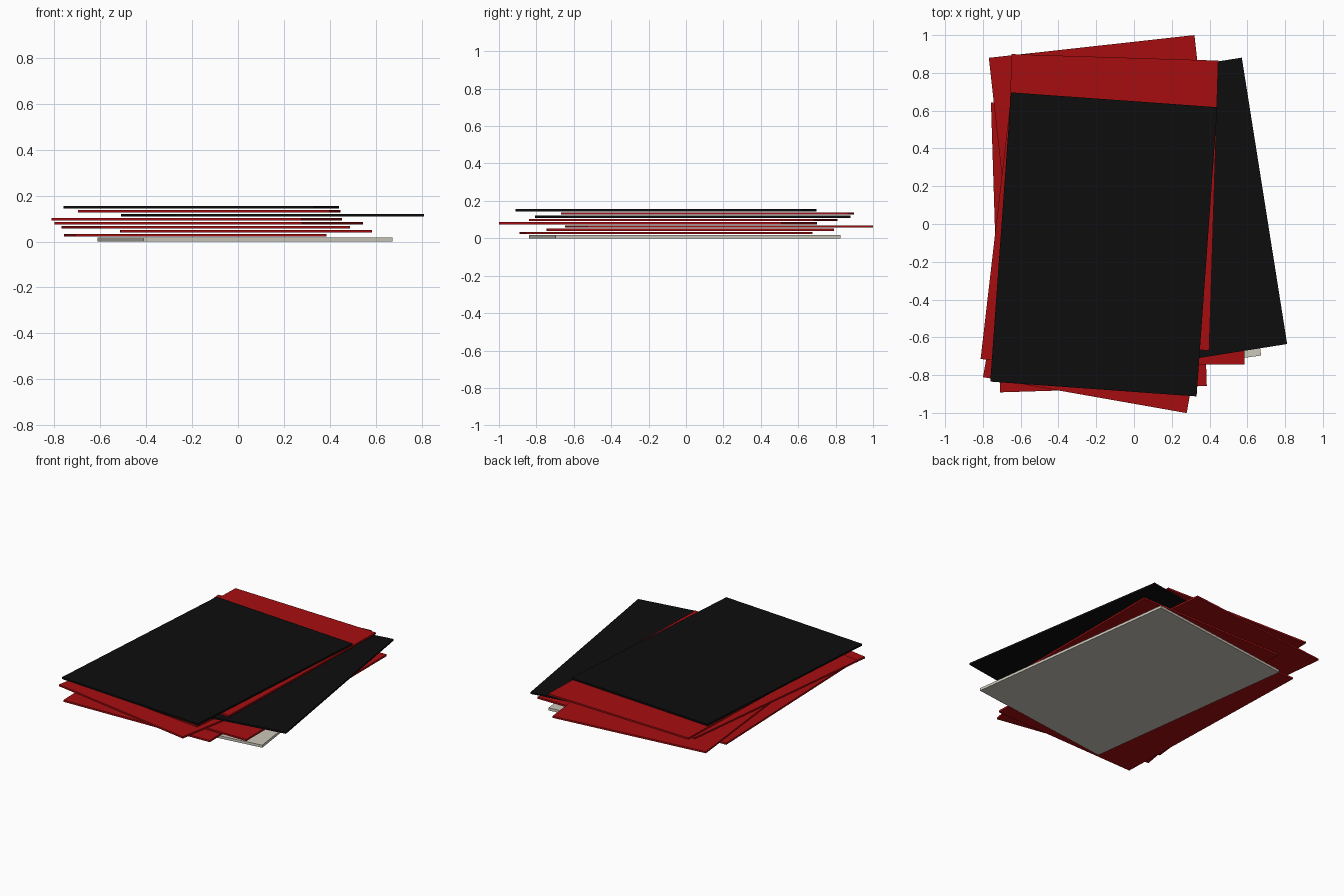
import bpy
import bmesh
import math
from mathutils import Matrix

cube = bpy.data.objects.get("Cube")
if cube:
    bpy.data.objects.remove(cube, do_unlink=True)

WIDTH, LENGTH = 1.095, 1.535
THICK = 0.012
STEP = 0.0174


def make_material(name, rgb):
    mat = bpy.data.materials.new(name)
    mat.use_nodes = True
    colour = (*rgb, 1.0)
    mat.diffuse_color = colour
    mat.node_tree.nodes["Principled BSDF"].inputs["Base Color"].default_value = colour
    return mat


red = make_material("deep red", (0.38, 0.004, 0.005))
black = make_material("black", (0.004, 0.004, 0.004))
cream = make_material("pale cream", (0.6, 0.57, 0.49))


def make_sheet(name, x, y, z, angle, thick, mat):
    """A flat rectangular board turned about the vertical axis."""
    bm = bmesh.new()
    bmesh.ops.create_cube(bm, size=1.0, matrix=Matrix.Diagonal((WIDTH, LENGTH, thick, 1)))
    mesh = bpy.data.meshes.new(name)
    bm.to_mesh(mesh)
    bm.free()
    mesh.materials.append(mat)
    obj = bpy.data.objects.new(name, mesh)
    obj.location = (x, y, z)
    obj.rotation_euler.z = math.radians(angle)
    bpy.context.collection.objects.link(obj)
    return obj


# Thicker pale board at the bottom of the pile
make_sheet("bottom_board", 0.03, -0.007, 0.0088, 7.5, 0.0176, cream)

# Loose covers, listed upwards: x, y, turn, material
covers = [
    (-0.186, -0.107, 1.8, red),
    (0.035, 0.023, 0.1, red),
    (-0.14, 0.177, 6.3, red),
    (-0.127, -0.15, -10, red),
    (-0.18, -0.015, -6.6, red),
    (0.15, 0.037, 9, black),
    (-0.125, 0.115, -1.8, red),
    (-0.16, -0.108, -4.1, black),
]
for i, (x, y, angle, mat) in enumerate(covers):
    name = f"{mat.name.split()[-1]}_cover_{i + 1}"
    make_sheet(name, x, y, 0.028 + i * STEP, angle, THICK, mat)
